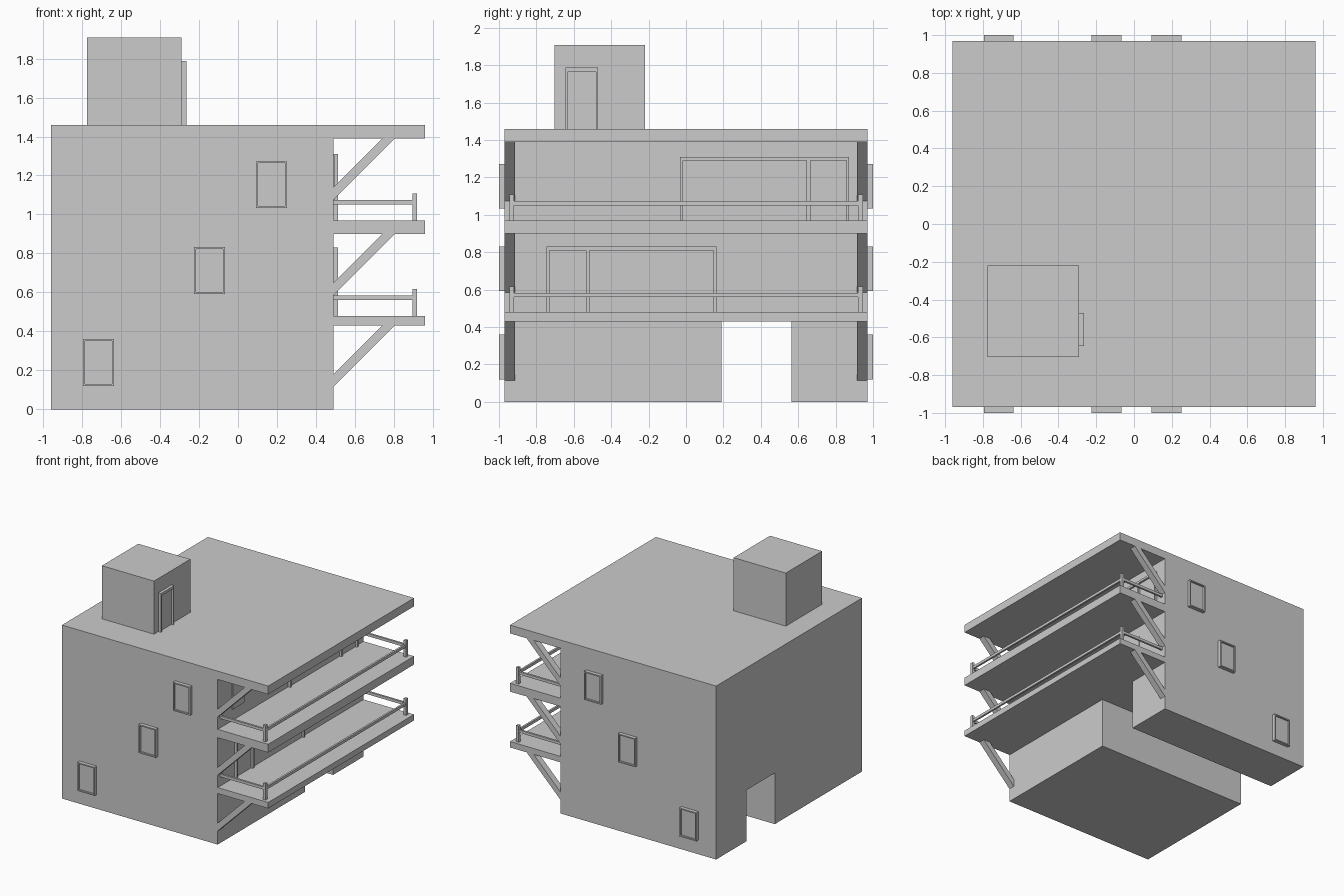
import bpy, bmesh

if "Cube" in bpy.data.objects:
    bpy.data.objects.remove(bpy.data.objects["Cube"])


def boxes(name, items):
    """One object made of boxes given as (x0, x1, y0, y1, z0, z1)."""
    bm = bmesh.new()
    for x0, x1, y0, y1, z0, z1 in items:
        for v in bmesh.ops.create_cube(bm, size=1)["verts"]:
            v.co.x = x1 if v.co.x > 0 else x0
            v.co.y = y1 if v.co.y > 0 else y0
            v.co.z = z1 if v.co.z > 0 else z0
    return finish(name, bm)


def prism(name, profile, y0, y1):
    """Extrude an x-z profile along y."""
    bm = bmesh.new()
    face = bm.faces.new([bm.verts.new((x, y0, z)) for x, z in profile])
    ext = bmesh.ops.extrude_face_region(bm, geom=[face])
    for v in ext["geom"]:
        if isinstance(v, bmesh.types.BMVert):
            v.co.y = y1
    bmesh.ops.recalc_face_normals(bm, faces=bm.faces)
    return finish(name, bm)


def finish(name, bm):
    me = bpy.data.meshes.new(name)
    bm.to_mesh(me)
    bm.free()
    ob = bpy.data.objects.new(name, me)
    bpy.context.collection.objects.link(ob)
    return ob


BACK, WALL, EDGE, SIDE = -0.96, 0.49, 0.96, 0.97

# Main block with overhanging roof, cut by the ground-level passage
body = prism("main_building", [(BACK, 0), (WALL, 0), (WALL, 1.39), (EDGE, 1.39),
                               (EDGE, 1.46), (BACK, 1.46)], -SIDE, SIDE)
cutter = boxes("passage_cutter", [(-1.2, 0.7, 0.19, 0.565, -0.2, 0.43)])
cutter.hide_render = True
cutter.hide_viewport = True
cut = body.modifiers.new("passage", "BOOLEAN")
cut.object = cutter
cut.operation = "DIFFERENCE"
cut.solver = "EXACT"

# Balcony slabs and their railings
for level, (z0, z1) in {"lower": (0.43, 0.48), "upper": (0.90, 0.97)}.items():
    boxes(level + "_balcony_slab", [(WALL, EDGE, -SIDE, SIDE, z0, z1)])
    top = z1 + 0.138
    r0, r1 = z1 + 0.08, z1 + 0.103
    rail = [(0.9, 0.916, -0.92, 0.92, r0, r1)]
    for s in (-1, 1):
        a, b = sorted((s * 0.92, s * 0.945))
        rail.append((0.896, 0.92, a, b, z1, top))
        rail.append((WALL, 0.896, a + 0.004, b - 0.004, r0, r1))
    boxes(level + "_railing", rail)

# Diagonal braces under slabs and roof
for i, z in enumerate((0.43, 0.90, 1.39)):
    profile = [(WALL, z - 0.315), (WALL + 0.315, z), (WALL + 0.25, z), (WALL, z - 0.25)]
    for side, y in (("front", -SIDE), ("back", SIDE - 0.055)):
        prism(f"{side}_brace_{i + 1}", profile, y, y + 0.055)

# Framed windows on both side walls
for i, (x, z) in enumerate(((-0.795, 0.12), (-0.225, 0.592), (0.093, 1.033))):
    w, h, t = 0.158, 0.24, 0.01
    for side, s in (("front", -1), ("back", 1)):
        a, b = sorted((s * SIDE, s * 1.0))
        p, q = sorted((s * SIDE, s * 0.985))
        boxes(f"{side}_window_{i + 1}", [
            (x, x + t, a, b, z, z + h), (x + w - t, x + w, a, b, z, z + h),
            (x + t, x + w - t, a, b, z, z + t), (x + t, x + w - t, a, b, z + h - t, z + h),
            (x + t, x + w - t, p, q, z + t, z + h - t)])


def door_frame(name, x, depth, ys, z0, z1, t, glass):
    """Lintel and jambs around the openings, with recessed panels."""
    parts = [(x, x + depth, ys[0], ys[-1], z1 - t, z1)]
    for a, b in zip(ys[::2], ys[1::2]):
        parts.append((x, x + depth, a, b, z0, z1 - t))
    for a, b in zip(ys[1:-1:2], ys[2::2]):
        parts.append((x, x + glass, a, b, z0, z1 - t))
    boxes(name, parts)


# Balcony glazing: one door and one wide pane per level
door_frame("lower_glazing", WALL, 0.022, (-0.745, -0.73, -0.535, -0.515, 0.147, 0.162),
           0.48, 0.83, 0.02, 0.005)
door_frame("upper_glazing", WALL, 0.022, (-0.032, -0.017, 0.645, 0.665, 0.857, 0.872),
           0.97, 1.31, 0.02, 0.005)

# Small flat balcony windows
boxes("lower_small_window", [(WALL, WALL + 0.006, 0.493, 0.653, 0.58, 0.81)])
boxes("upper_small_window", [(WALL, WALL + 0.006, -0.778, -0.62, 1.065, 1.302)])

# Rooftop stair house with door
boxes("stair_house", [(-0.775, -0.29, -0.703, -0.22, 1.46, 1.907)])
door_frame("stair_house_door", -0.29, 0.025, (-0.645, -0.633, -0.482, -0.47),
           1.46, 1.787, 0.022, 0.006)
